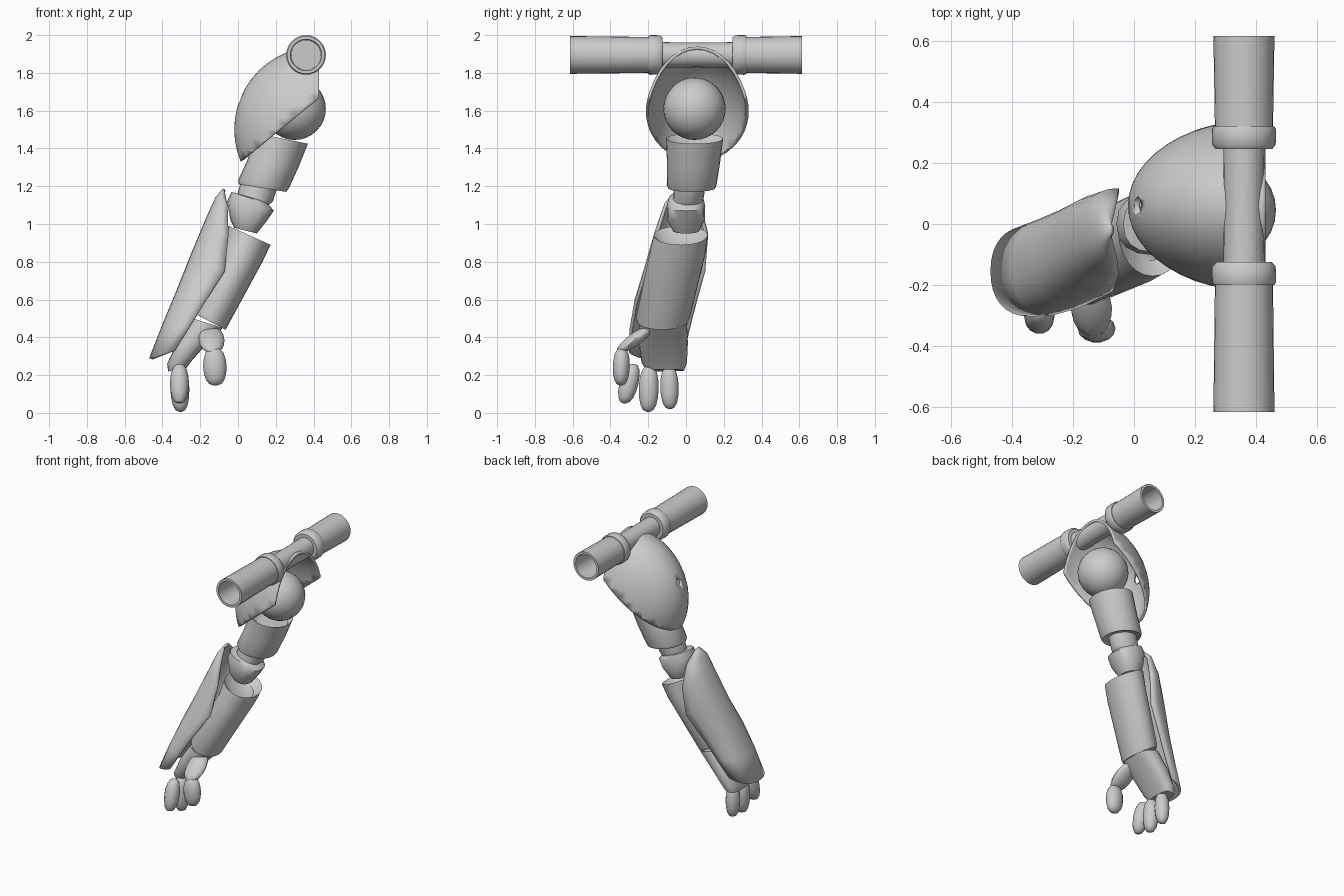
import bpy
import bmesh
import math
from mathutils import Vector, Matrix

if "Cube" in bpy.data.objects:
    bpy.data.objects.remove(bpy.data.objects["Cube"], do_unlink=True)

grey = bpy.data.materials.new("plain_grey")
grey.use_nodes = True
grey.diffuse_color = (0.6, 0.6, 0.6, 1)
grey.node_tree.nodes["Principled BSDF"].inputs["Base Color"].default_value = grey.diffuse_color


def finish(name, bm, sharp=40, thickness=0):
    """Turn a bmesh into a smooth-shaded object, optionally thickened inwards."""
    bmesh.ops.recalc_face_normals(bm, faces=bm.faces)
    mesh = bpy.data.meshes.new(name)
    bm.to_mesh(mesh)
    bm.free()
    mesh.materials.append(grey)
    obj = bpy.data.objects.new(name, mesh)
    bpy.context.collection.objects.link(obj)
    if thickness:
        solid = obj.modifiers.new("thickness", 'SOLIDIFY')
        solid.thickness = thickness
        solid.offset = -1
    bpy.ops.object.select_all(action='DESELECT')
    obj.select_set(True)
    bpy.context.view_layer.objects.active = obj
    bpy.ops.object.shade_smooth_by_angle(angle=math.radians(sharp))
    return obj


def skin(name, rings, closed=True, caps=True, **options):
    """Bridge rings of points into one surface."""
    bm = bmesh.new()
    loops = [[bm.verts.new(point) for point in ring] for ring in rings]
    count = len(loops[0])
    for a, b in zip(loops, loops[1:]):
        for i in range(count if closed else count - 1):
            j = (i + 1) % count
            bm.faces.new((a[i], a[j], b[j], b[i]))
    if caps:
        bm.faces.new(loops[0])
        bm.faces.new(loops[-1])
    return finish(name, bm, **options)


def soft(value, power):
    return math.copysign(abs(value) ** power, value)


def loft(name, sections, sides=24, power=1.0):
    """Each section: side points (x, z) and (x, z), then depth centre and half depth."""
    rings = []
    for ax, az, bx, bz, depth, half in sections:
        middle = Vector(((ax + bx) / 2, depth, (az + bz) / 2))
        across = Vector(((bx - ax) / 2, 0, (bz - az) / 2))
        angles = [math.tau * i / sides for i in range(sides)]
        rings.append([middle + across * soft(math.cos(t), power)
                      + Vector((0, half * soft(math.sin(t), power), 0)) for t in angles])
    return skin(name, rings)


def lathe(name, profile, sides=28):
    """Turn (y, radius) pairs about the shoulder bar axis."""
    angles = [math.tau * i / sides for i in range(sides)]
    return skin(name, [[(0.36 + r * math.cos(t), y, 1.895 + r * math.sin(t))
                        for t in angles] for y, r in profile])


def digit(name, top, tip, width, depth):
    """Rounded finger segment between two points."""
    top, tip = Vector(top), Vector(tip)
    sections = []
    for i in range(9):
        t = (1 - math.cos(math.pi * i / 8)) / 2
        swell = max(0.12, math.sqrt(max(0, 1 - (2 * t - 1) ** 2)) ** 0.7)
        p = top.lerp(tip, t)
        w = width * swell
        sections.append((p.x - w, p.z, p.x + w, p.z, p.y, depth * swell))
    return loft(name, sections, sides=14)


# Shoulder bar: a thin rod between two collared open tubes
lathe("bar_rod", [(-0.14, 0.068), (0.06, 0.065), (0.27, 0.068)])
for label, way in (("front", -1), ("back", 1)):
    def along(d):
        return 0.06 + way * d if way < 0 else 0.06 + d
    end = 0.675 if way < 0 else 0.555
    lathe(label + "_tube", [(along(0.25), 0.095), (along(end), 0.1),
                            (along(end), 0.083), (along(0.3), 0.078)])
    lathe(label + "_collar", [(along(0.185), 0.06), (along(0.185), 0.092), (along(0.2), 0.104),
                              (along(0.25), 0.105), (along(0.26), 0.1), (along(0.26), 0.08)])

# Shoulder shell: an ellipsoid dome trimmed by the arm opening and the inner side
bm = bmesh.new()
bmesh.ops.create_uvsphere(bm, u_segments=40, v_segments=24, radius=1)
bmesh.ops.transform(bm, verts=bm.verts, matrix=(
    Matrix.Translation((0.42, 0.06, 1.5)) @ Matrix.Diagonal((0.44, 0.285, 0.44, 1))
    @ Matrix.Rotation(math.pi / 2, 4, 'Y')))
for point, normal in (((0, 0, 1.32), (0.35, 0, -0.43)), ((0.43, 0, 0), (1, 0, 0))):
    bmesh.ops.bisect_plane(bm, geom=bm.verts[:] + bm.edges[:] + bm.faces[:],
                           plane_co=point, plane_no=normal, clear_outer=True)
shell = finish("shoulder_shell", bm, thickness=0.016)

# Small socket hole in the outer face of the shell
bm = bmesh.new()
bmesh.ops.create_uvsphere(bm, u_segments=12, v_segments=8, radius=0.03)
bmesh.ops.translate(bm, verts=bm.verts, vec=(0.01, 0.06, 1.66))
cutter = finish("socket_cutter", bm)
cutter.hide_render = True
cutter.hide_set(True)
cut = shell.modifiers.new("socket", 'BOOLEAN')
cut.operation = 'DIFFERENCE'
cut.object = cutter

# Shoulder ball
bm = bmesh.new()
bmesh.ops.create_uvsphere(bm, u_segments=28, v_segments=16, radius=0.165)
bmesh.ops.translate(bm, verts=bm.verts, vec=(0.3, 0.045, 1.61))
finish("shoulder_ball", bm)

# Upper arm sleeve, recessed at both ends
loft("upper_arm", [
    (0.15, 1.42, 0.33, 1.38, 0.045, 0.12),
    (0.1, 1.48, 0.37, 1.425, 0.045, 0.152),
    (0.05, 1.34, 0.32, 1.3, 0.04, 0.14),
    (0, 1.23, 0.27, 1.19, 0.03, 0.132),
    (0.005, 1.21, 0.255, 1.17, 0.03, 0.125),
    (0.04, 1.22, 0.21, 1.19, 0.03, 0.09)])

# Elbow: neck and joint block
loft("elbow_neck", [
    (0.02, 1.24, 0.21, 1.2, 0.02, 0.085),
    (0, 1.17, 0.185, 1.12, 0.015, 0.08),
    (0, 1.1, 0.14, 1.08, 0, 0.08)])
loft("elbow_joint", [
    (0, 1.16, 0.14, 1.12, 0, 0.075),
    (-0.035, 1.17, 0.16, 1.105, 0, 0.092),
    (-0.058, 1.12, 0.19, 1.07, 0, 0.102),
    (-0.04, 1.02, 0.155, 1.02, 0, 0.1),
    (-0.02, 0.98, 0.1, 0.95, 0, 0.07)], sides=16, power=0.85)

# Forearm sleeve
loft("forearm", [
    (-0.01, 0.92, 0.12, 0.86, -0.03, 0.09),
    (-0.05, 0.99, 0.172, 0.89, -0.028, 0.143),
    (-0.08, 0.88, 0.13, 0.8, -0.045, 0.148),
    (-0.24, 0.55, -0.055, 0.46, -0.122, 0.143),
    (-0.24, 0.53, -0.065, 0.44, -0.125, 0.135),
    (-0.22, 0.53, -0.09, 0.46, -0.125, 0.1)])

# Forearm guard: half-round panel, rounded at the top; outer point, edge point, depth
guard = [
    (-0.08, 1.19, -0.07, 1.17, -0.02, 0.03),
    (-0.12, 1.14, -0.055, 1.1, -0.02, 0.095),
    (-0.17, 1.03, -0.05, 0.94, -0.025, 0.142),
    (-0.25, 0.84, -0.07, 0.75, -0.06, 0.162),
    (-0.325, 0.65, -0.18, 0.58, -0.11, 0.165),
    (-0.4, 0.47, -0.26, 0.45, -0.138, 0.16),
    (-0.47, 0.29, -0.335, 0.33, -0.155, 0.148)]
panel = []
for ox, oz, ex, ez, depth, half in guard:
    edge, out = Vector((ex, depth, ez)), Vector((ox - ex, 0, oz - ez))
    angles = [math.pi * (i / 16 - 0.5) for i in range(17)]
    panel.append([edge + out * soft(math.cos(t), 0.8)
                  + Vector((0, half * soft(math.sin(t), 0.9), 0)) for t in angles])
skin("forearm_guard", panel, closed=False, caps=False, thickness=0.018)

# Hand: palm, three fingers and a two-part thumb
loft("palm", [
    (-0.24, 0.5, -0.08, 0.45, -0.12, 0.125),
    (-0.32, 0.38, -0.17, 0.36, -0.12, 0.13),
    (-0.375, 0.26, -0.25, 0.27, -0.115, 0.12),
    (-0.37, 0.22, -0.28, 0.23, -0.11, 0.1)], sides=20, power=0.7)
digit("index_finger", (-0.31, -0.28, 0.26), (-0.31, -0.325, 0.05), 0.05, 0.052)
digit("middle_finger", (-0.31, -0.195, 0.25), (-0.305, -0.2, 0.005), 0.05, 0.054)
digit("outer_finger", (-0.31, -0.09, 0.25), (-0.31, -0.085, 0.02), 0.048, 0.05)
digit("thumb_base", (-0.145, -0.2, 0.455), (-0.135, -0.345, 0.32), 0.068, 0.055)
digit("thumb_tip", (-0.125, -0.34, 0.345), (-0.12, -0.345, 0.145), 0.062, 0.046)
